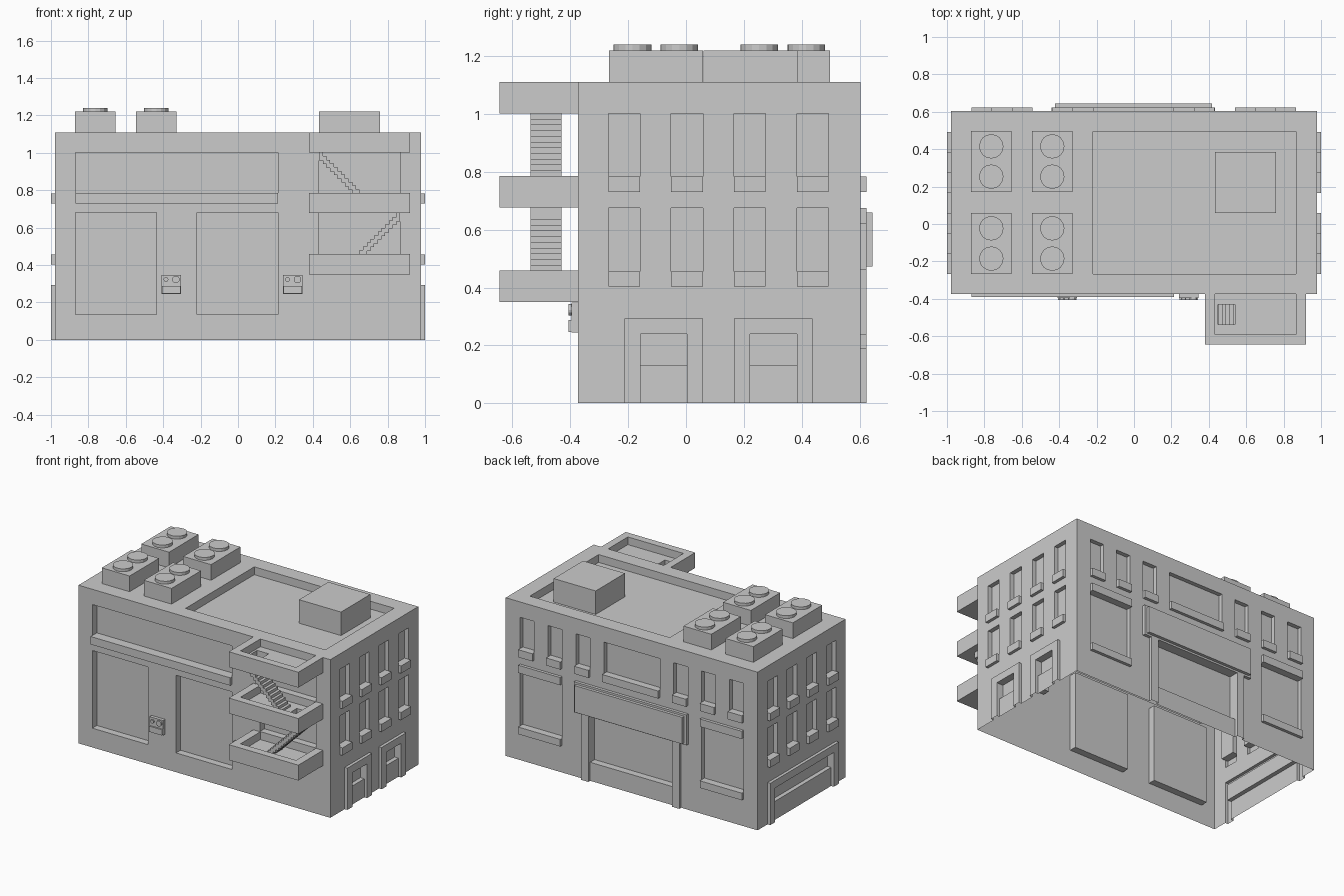
import bpy, bmesh
from math import pi
from mathutils import Matrix, Vector

if "Cube" in bpy.data.objects:
    bpy.data.objects.remove(bpy.data.objects["Cube"])

XW, YF, YB, H = 0.978, -0.373, 0.603, 1.11   # half width, front, back, wall height


def finish(bm, name):
    me = bpy.data.meshes.new(name)
    bm.to_mesh(me)
    bm.free()
    ob = bpy.data.objects.new(name, me)
    bpy.context.collection.objects.link(ob)
    return ob


def add_box(bm, x0, x1, y0, y1, z0, z1):
    m = Matrix.Translation(((x0 + x1) / 2, (y0 + y1) / 2, (z0 + z1) / 2))
    m = m @ Matrix.Diagonal((x1 - x0, y1 - y0, z1 - z0, 1))
    bmesh.ops.create_cube(bm, size=1, matrix=m)


def add_disc(bm, centre, r, h, sides, rot=Matrix()):
    bmesh.ops.create_cone(bm, cap_ends=True, segments=sides, radius1=r, radius2=r,
                          depth=h, matrix=Matrix.Translation(centre) @ rot)


def relief(name, urange, vrange, rects, place, flip=False):
    """Flat wall with stepped rectangles (u0, u1, v0, v1, depth); later ones win."""
    if flip:
        urange = (-urange[1], -urange[0])
        rects = [(-b, -a, c, d, e) for a, b, c, d, e in rects]
    us = sorted({round(k, 4) for r in rects for k in r[:2]} | set(urange))
    vs = sorted({round(k, 4) for r in rects for k in r[2:4]} | set(vrange))

    def depth(i, j):
        u, v = (us[i] + us[i + 1]) / 2, (vs[j] + vs[j + 1]) / 2
        d = 0
        for r in rects:
            if r[0] < u < r[1] and r[2] < v < r[3]:
                d = r[4]
        return d

    bm = bmesh.new()

    def quad(*pts):
        bm.faces.new([bm.verts.new(place(*p)) for p in pts])

    nu, nv = len(us) - 1, len(vs) - 1
    for i in range(nu):
        for j in range(nv):
            u0, u1, v0, v1, a = us[i], us[i + 1], vs[j], vs[j + 1], depth(i, j)
            quad((u0, v0, a), (u1, v0, a), (u1, v1, a), (u0, v1, a))
            if i + 1 < nu and depth(i + 1, j) != a:
                b = depth(i + 1, j)
                quad((u1, v0, a), (u1, v0, b), (u1, v1, b), (u1, v1, a))
            if j + 1 < nv and depth(i, j + 1) != a:
                b = depth(i, j + 1)
                quad((u0, v1, a), (u1, v1, a), (u1, v1, b), (u0, v1, b))
    bmesh.ops.remove_doubles(bm, verts=bm.verts, dist=1e-5)
    bmesh.ops.dissolve_limit(bm, angle_limit=0.01, verts=bm.verts, edges=bm.edges)
    return finish(bm, name)


OUT, IN, DEEP = 0.021, -0.03, -0.05


def window(u0, u1, z0, z1, sill=0.053):
    return [(u0, u1, z0 + sill, z1, IN), (u0, u1, z0, z0 + sill, OUT)]


def doorway(u0, u1):
    return [(u0, u1, 0, 0.293, OUT), (u0 + 0.055, u1 - 0.055, 0, 0.24, 0),
            (u0 + 0.055, u1 - 0.055, 0.13, 0.24, IN)]


# front wall: tall panels, long upper window, escape doors
front = [(-0.87, -0.437, 0.135, 0.68, DEEP), (-0.22, 0.213, 0.135, 0.68, DEEP),
         (-0.87, 0.213, 0.785, 1.003, DEEP), (-0.87, 0.213, 0.73, 0.785, 0.018),
         (0.432, 0.866, 0.46, 0.677, DEEP), (0.432, 0.866, 0.785, 1.002, DEEP)]
relief("front_wall", (-XW, XW), (0, H), front, lambda u, v, d: (u, YF - d, v))

# side walls: two rows of windows, doors on the right, wide gate on the left
side = []
for y in (-0.268, -0.051, 0.166, 0.383):
    side += window(y, y + 0.109, 0.73, 1.002) + window(y, y + 0.109, 0.403, 0.674)
relief("right_wall", (YF, YB), (0, H), side + doorway(-0.213, 0.059) + doorway(0.166, 0.438),
       lambda u, v, d: (XW + d, u, v))
relief("left_wall", (YF, YB), (0, H), side + doorway(-0.268, 0.492),
       lambda u, v, d: (-XW - d, -u, v), flip=True)

# back wall: upper windows, shop windows, entrance with signboard
back = window(-0.22, 0.214, 0.73, 1.002)
for x in (-0.87, -0.653, -0.436, 0.322, 0.54, 0.757):
    back += window(x, x + 0.109, 0.73, 1.002)
for x in (-0.87, 0.54):
    back += window(x, x + 0.326, 0.19, 0.62, 0.05)
    back.append((x, x + 0.326, 0.62, 0.674, OUT))
back += [(-0.385, 0.379, 0, 0.47, OUT), (-0.328, 0.322, 0, 0.46, 0),
         (-0.328, 0.322, 0.13, 0.46, DEEP),
         (-0.44, 0.434, 0.46, 0.674, OUT), (-0.422, 0.416, 0.473, 0.66, 0.042)]
relief("back_wall", (-XW, XW), (0, H), back, lambda u, v, d: (-u, YB + d, v), flip=True)

# roof with sunken terrace, and stair hut
relief("roof", (-XW, XW), (YF, YB), [(-0.22, 0.866, -0.268, 0.495, -0.055)],
       lambda u, v, d: (u, v, H + d))
bm = bmesh.new()
add_box(bm, 0.432, 0.758, 0.06, 0.385, 1.055, 1.22)
finish(bm, "roof_hut")

# rooftop cooling units with two fans each
for x in (-0.763, -0.437):
    for y in (-0.104, 0.334):
        bm = bmesh.new()
        add_box(bm, x - 0.108, x + 0.108, y - 0.163, y + 0.163, H, 1.22)
        for s in (-0.081, 0.081):
            add_disc(bm, (x, y + s, 1.23), 0.065, 0.02, 16)
        finish(bm, "cooling_unit")

# fire escape balconies, the upper two with a stair hole
for z, hole in ((0.35, None), (0.677, (0.758, 0.848)), (1.002, (0.45, 0.54))):
    bm = bmesh.new()
    zt, zf = z + 0.108, z + 0.054
    add_box(bm, 0.38, 0.434, -0.645, YF, z, zt)
    add_box(bm, 0.866, 0.92, -0.645, YF, z, zt)
    add_box(bm, 0.434, 0.866, -0.645, -0.592, z, zt)
    if hole:
        h0, h1 = hole
        add_box(bm, 0.434, h0, -0.592, YF, z, zf)
        add_box(bm, h1, 0.866, -0.592, YF, z, zf)
        add_box(bm, h0, h1, -0.592, -0.537, z, zf)
        add_box(bm, h0, h1, -0.43, YF, z, zf)
    else:
        add_box(bm, 0.434, 0.866, -0.592, YF, z, zf)
    finish(bm, "balcony")

# stair flights as stepped bands (start x, direction, top z)
STEP = 0.0197
for x, s, top in ((0.434, 1, 1.002), (0.866, -1, 0.677)):
    n = 14
    outline = []
    for k in range(n):
        zk = top - k * STEP
        outline += [(x + s * k * STEP, zk), (x + s * (k + 1) * STEP, zk)]
    lower = [(px, pz - 0.043) for px, pz in reversed(outline)]
    bm = bmesh.new()
    f = bm.faces.new([bm.verts.new((px, -0.537, pz)) for px, pz in outline + lower])
    ext = bmesh.ops.extrude_face_region(bm, geom=[f])
    bmesh.ops.translate(bm, vec=Vector((0, 0.107, 0)),
                        verts=[v for v in ext["geom"] if isinstance(v, bmesh.types.BMVert)])
    bmesh.ops.recalc_face_normals(bm, faces=bm.faces)
    finish(bm, "stair_flight")

# wall meters with two dials and a tray
tilt = Matrix.Rotation(pi / 2, 4, 'X')
for x in (-0.41, 0.24):
    bm = bmesh.new()
    add_box(bm, x, x + 0.106, -0.396, YF, 0.245, 0.348)
    add_box(bm, x + 0.003, x + 0.103, -0.407, -0.396, 0.247, 0.287)
    add_disc(bm, (x + 0.025, -0.4, 0.323), 0.013, 0.01, 12, tilt)
    add_disc(bm, (x + 0.078, -0.401, 0.323), 0.02, 0.012, 12, tilt)
    finish(bm, "wall_meter")
